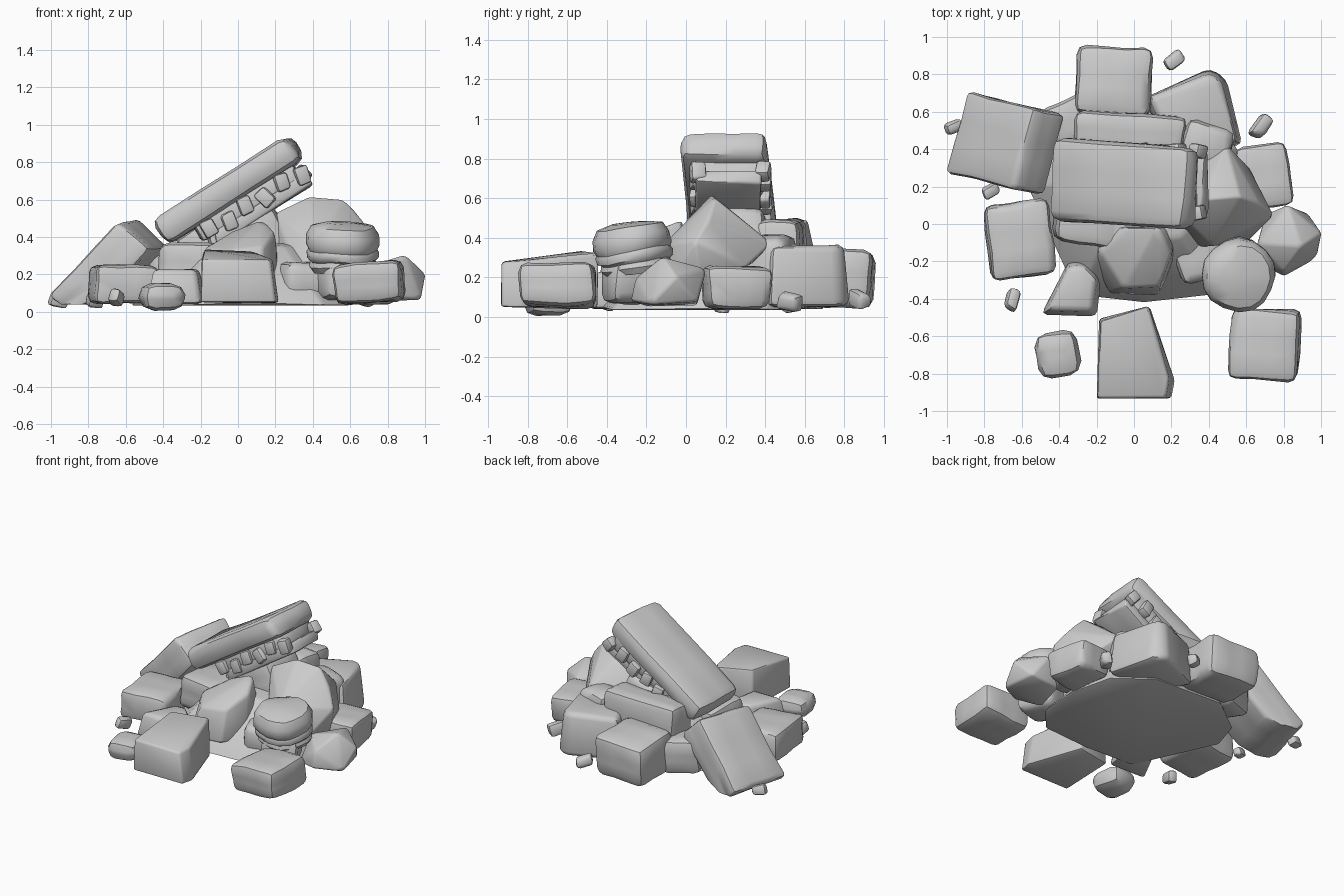
import bpy, bmesh, math, random
from mathutils import Vector, Matrix, Euler, noise

if "Cube" in bpy.data.objects:
    bpy.data.objects.remove(bpy.data.objects["Cube"])

D = math.radians


def finish(name, bm, seed, floor, rough, angle=42):
    # slight weathering, flat underside, smooth shading with sharp edges kept
    off = Vector((seed * 3.1, seed * 1.7, seed * 0.9))
    for v in bm.verts:
        v.co += noise.noise_vector(v.co * 6 + off) * rough
        v.co.z = max(v.co.z, floor)
    bmesh.ops.recalc_face_normals(bm, faces=bm.faces)
    me = bpy.data.meshes.new(name)
    bm.to_mesh(me)
    bm.free()
    ob = bpy.data.objects.new(name, me)
    bpy.context.collection.objects.link(ob)
    bpy.ops.object.select_all(action='DESELECT')
    ob.select_set(True)
    bpy.context.view_layer.objects.active = ob
    bpy.ops.object.shade_smooth_by_angle(angle=D(angle))
    return ob


def block(name, lo, hi, seed, rot=(0, 0, 0), jit=0.13, bev=0.2, floor=0.04, rough=0.013):
    """Worn box filling lo..hi (before rotation), corners pulled in at random."""
    rnd = random.Random(seed)
    lo, hi = Vector(lo), Vector(hi)
    size, mid = hi - lo, (lo + hi) / 2
    bm = bmesh.new()
    bmesh.ops.create_cube(bm, size=1)
    for v in bm.verts:
        v.co = Vector([c * s * (1 - rnd.random() * jit * 2) for c, s in zip(v.co, size)])
    bmesh.ops.bevel(bm, geom=bm.edges[:], offset=min(size) * bev, segments=2,
                    profile=0.5, affect='EDGES', clamp_overlap=True)
    bmesh.ops.subdivide_edges(bm, edges=[e for e in bm.edges if e.calc_length() > 0.12],
                              cuts=2, use_grid_fill=True)
    bm.transform(Matrix.Translation(mid) @ Euler([D(a) for a in rot]).to_matrix().to_4x4())
    return finish(name, bm, seed, floor, rough)


def boulder(name, pts, seed, bev=0.03, floor=0.04, rough=0.01):
    """Faceted stone: convex hull of a few corner points with worn edges."""
    bm = bmesh.new()
    for p in pts:
        bm.verts.new(p)
    r = bmesh.ops.convex_hull(bm, input=bm.verts[:])
    bmesh.ops.delete(bm, geom=[g for g in r['geom_interior'] if isinstance(g, bmesh.types.BMVert)],
                     context='VERTS')
    bmesh.ops.dissolve_limit(bm, angle_limit=D(8), verts=bm.verts[:], edges=bm.edges[:])
    bmesh.ops.bevel(bm, geom=bm.edges[:], offset=bev, segments=2, profile=0.5,
                    affect='EDGES', clamp_overlap=True)
    return finish(name, bm, seed, floor, rough)


def prism(outline, z0, z1, top=0.85, shift=(0, 0)):
    """Corner points of an outline at the floor and, shrunk, at the top."""
    cx = sum(p[0] for p in outline) / len(outline)
    cy = sum(p[1] for p in outline) / len(outline)
    low = [(x, y, z0) for x, y in outline]
    high = [(cx + (x - cx) * top + shift[0], cy + (y - cy) * top + shift[1], z1) for x, y in outline]
    return low + high


# earth core under the heap, one wide low mound
ring = [(-0.32, -0.38), (0.05, -0.43), (0.45, -0.38), (0.6, -0.2), (0.64, 0.1), (0.55, 0.42), (0.3, 0.6),
        (-0.25, 0.62), (-0.5, 0.45), (-0.58, 0.2), (-0.46, -0.1)]
boulder("base_mound", prism(ring, 0.035, 0.36, 0.5, (0, 0.08)), 1, 0.02, 0.035, 0.02)

# outer ring of fallen blocks
block("left_block", (-0.79, -0.3, 0.04), (-0.43, 0.14, 0.255), 3, (0, 0, 6), 0.06)
boulder("front_left_wedge", prism([(-0.5, -0.49), (-0.2, -0.5), (-0.17, -0.28), (-0.26, -0.19), (-0.36, -0.2)],
                                  0.04, 0.23, 0.8), 4)
boulder("front_block", [(-0.2, -0.93, 0.05), (0.2, -0.93, 0.05), (0.22, -0.84, 0.05), (0.09, -0.44, 0.05),
                        (-0.18, -0.5, 0.05), (-0.19, -0.93, 0.28), (0.18, -0.93, 0.28), (0.19, -0.83, 0.28),
                        (0.08, -0.44, 0.32), (-0.18, -0.52, 0.335)], 5, 0.03)
block("front_right_block", (0.5, -0.84, 0.04), (0.9, -0.44, 0.275), 6, (0, -4, -3), 0.06)
boulder("right_block", [(0.64, -0.2, 0.05), (0.8, -0.28, 0.08), (0.98, -0.18, 0.07), (1.01, -0.05, 0.2),
                        (0.93, 0.06, 0.08), (0.7, 0.06, 0.06), (0.66, -0.1, 0.24), (0.9, -0.12, 0.305),
                        (0.82, 0.1, 0.24), (0.8, -0.26, 0.2)], 7, 0.015)
block("right_back_block", (0.55, 0.08, 0.04), (0.84, 0.43, 0.26), 8, (0, 0, 8), 0.07)
boulder("back_right_block", prism([(0.05, 0.68), (0.41, 0.83), (0.49, 0.78), (0.58, 0.42), (0.2, 0.35)],
                                  0.05, 0.36, 0.9), 9, 0.035)
block("back_block", (-0.32, 0.56, 0.04), (0.11, 0.95, 0.36), 10, (-4, 0, -2), 0.05, 0.17)
block("back_left_filler", (-0.5, 0.38, 0.04), (-0.18, 0.68, 0.32), 11, (0, 0, 25), 0.12)

# leaning slab at the left back
block("left_leaning_slab", (-0.98, 0.2, 0.09), (-0.4, 0.67, 0.335), 12, (0, -47, -14), 0.05, 0.13, rough=0.01)

# middle tier
boulder("front_middle_stone", [(-0.21, -0.22, 0.12), (-0.13, -0.38, 0.1), (0.13, -0.38, 0.12), (0.21, -0.2, 0.12),
                               (0.22, -0.02, 0.15), (-0.2, -0.01, 0.15), (-0.18, -0.15, 0.34), (-0.06, -0.34, 0.33),
                               (0.13, -0.34, 0.35), (0.2, -0.16, 0.42), (0.13, -0.02, 0.5), (-0.04, -0.02, 0.43)], 13, 0.02)
block("left_middle_stone", (-0.43, -0.12, 0.1), (-0.04, 0.25, 0.38), 14, (0, 2, -8), 0.07)
boulder("right_peak_stone", [(0.2, 0.05, 0.15), (0.32, -0.12, 0.2), (0.6, -0.1, 0.15), (0.69, 0.08, 0.18),
                             (0.75, 0.04, 0.38), (0.62, 0.3, 0.25), (0.5, 0.43, 0.37), (0.3, 0.38, 0.3),
                             (0.2, 0.1, 0.53), (0.38, 0.13, 0.62), (0.57, 0.15, 0.6), (0.42, -0.12, 0.36),
                             (0.67, 0.12, 0.49)], 15, 0.02)
block("right_low_stone", (0.2, -0.32, 0.06), (0.5, 0.02, 0.28), 16, (0, 0, 15))
block("back_shelf", (-0.34, 0.36, 0.12), (0.29, 0.6, 0.505), 17, (0, 0, -3), 0.06)
block("back_right_filler", (0.25, 0.3, 0.1), (0.55, 0.56, 0.43), 18, (0, 0, -15))
block("slab_support", (-0.16, 0.04, 0.24), (0.27, 0.42, 0.525), 19, (0, -20, 0), 0.07)

# round layered stone: a revolved, stepped profile on a rough foot
prof = [(0.0, 0.22), (0.16, 0.22), (0.18, 0.25), (0.172, 0.275), (0.19, 0.29), (0.195, 0.32),
        (0.188, 0.335), (0.2, 0.36), (0.195, 0.41), (0.165, 0.455), (0.09, 0.475), (0.0, 0.48)]
bm = bmesh.new()
vs = [bm.verts.new((r, 0, z)) for r, z in prof]
es = [bm.edges.new(p) for p in zip(vs, vs[1:])]
bmesh.ops.spin(bm, geom=vs + es, cent=(0, 0, 0), axis=(0, 0, 1), angle=math.tau, steps=16)
bmesh.ops.remove_doubles(bm, verts=bm.verts[:], dist=0.001)
bm.transform(Matrix.Translation((0.56, -0.27, 0.35)) @ Matrix.Rotation(D(8), 4, 'X')
             @ Matrix.Translation((0, 0, -0.35)))
finish("round_layered_stone", bm, 20, 0.04, 0.018)
block("round_stone_foot", (0.42, -0.42, 0.05), (0.7, -0.13, 0.28), 21, (0, 0, 20))

# top leaning slab with a broken underside
TILT = -32.2
block("top_slab", (-0.5, -0.012, 0.572), (0.395, 0.443, 0.728), 22, (0, TILT, -4), 0.025, 0.33)
d = Vector((0.846, 0, 0.533))
n = Vector((-0.533, 0, 0.846))
centre = Vector((-0.05, 0.215, 0.65))


def under(name, along, y, down, size, seed, twist=0):
    c = centre + d * along + n * down + Vector((0, y, 0))
    h = Vector(size) / 2
    block(name, c - h, c + h, seed, (0, TILT + twist, twist), 0.07, 0.18, rough=0.008)


under("slab_core", 0.05, 0.01, -0.10, (0.68, 0.36, 0.13), 30)
under("slab_lower_layer", 0.11, 0.0, -0.18, (0.64, 0.35, 0.075), 31)
rnd = random.Random(5)
for i in range(6):
    for side in (-1, 1):
        under(f"slab_tooth_{i}_{'front' if side < 0 else 'back'}", -0.2 + i * 0.115, side * 0.165 + 0.01,
              -0.115 - 0.025 * (i % 2), (0.08, 0.08, 0.1), 40 + i * 2 + side, rnd.uniform(-14, 14))

# scattered chips
block("front_pebble", (-0.54, -0.83, 0.0), (-0.28, -0.56, 0.16), 60, (0, 0, 10), 0.1, 0.4, 0.005)
chips = [(0.21, 0.87, 0.09, 0.09, 40), (0.68, 0.52, 0.08, 0.1, 60), (-0.65, -0.41, 0.075, 0.09, 75),
         (-0.96, 0.52, 0.06, 0.08, 20), (-0.77, 0.18, 0.06, 0.08, 30)]
for i, (x, y, z, r, a) in enumerate(chips):
    block(f"chip_{i}", (x - r * 0.75, y - r * 0.5, z - r * 0.55), (x + r * 0.75, y + r * 0.5, z + r * 0.55),
          70 + i, (10, 15, a), 0.2, 0.25, 0.02, 0.006)
